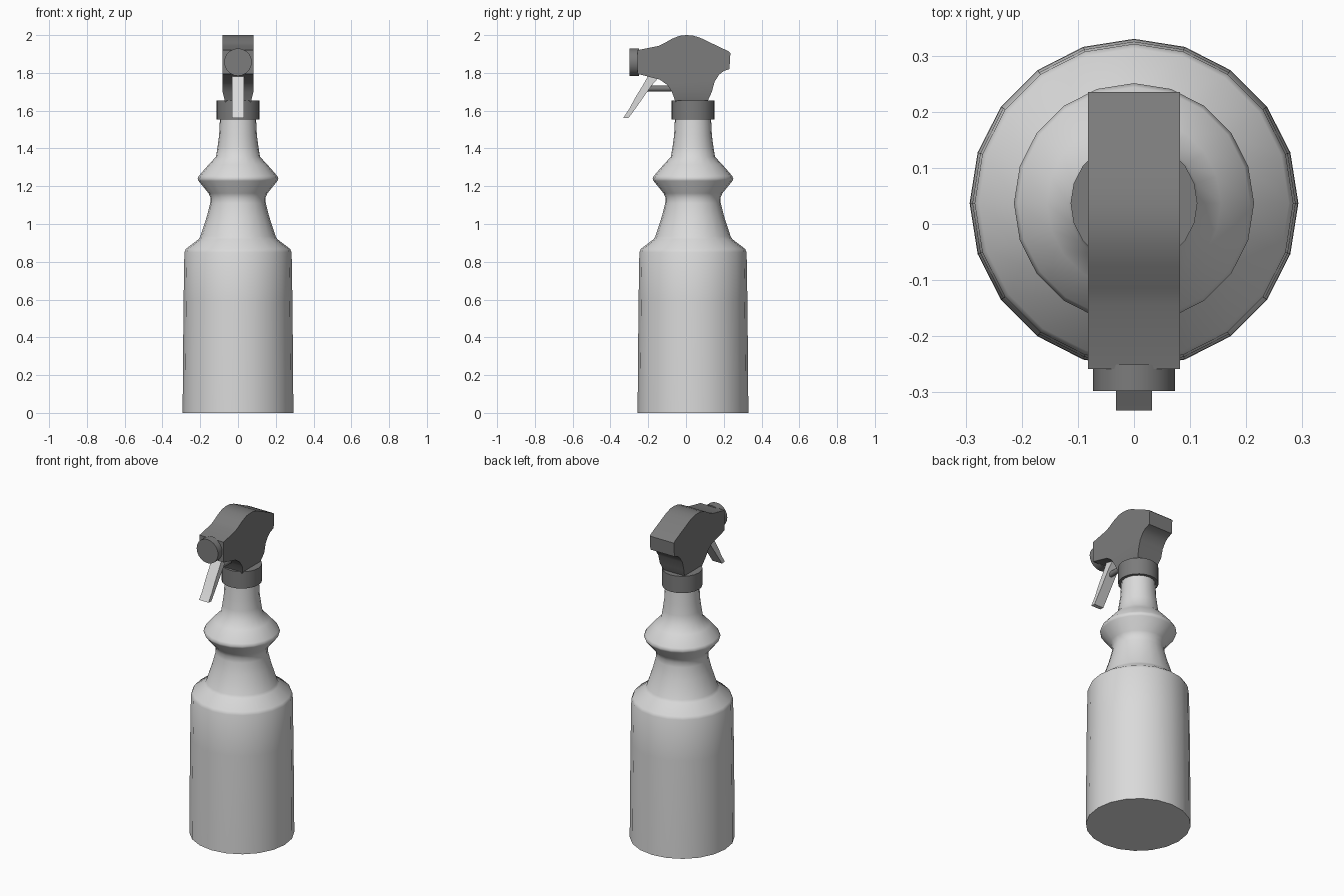
import bpy, bmesh, math
from mathutils import Matrix, Vector

default = bpy.data.objects.get("Cube")
if default:
    bpy.data.objects.remove(default, do_unlink=True)

AXIS_Y = 0.037  # the bottle axis sits slightly behind the origin


def material(name, grey):
    mat = bpy.data.materials.new(name)
    mat.use_nodes = True
    colour = (grey, grey, grey, 1)
    mat.diffuse_color = colour
    mat.node_tree.nodes["Principled BSDF"].inputs["Base Color"].default_value = colour
    return mat


light = material("light grey plastic", 0.7)
dark = material("dark grey plastic", 0.2)


def finish(name, bm, mat, angle):
    bmesh.ops.recalc_face_normals(bm, faces=bm.faces)
    mesh = bpy.data.meshes.new(name)
    bm.to_mesh(mesh)
    bm.free()
    mesh.materials.append(mat)
    obj = bpy.data.objects.new(name, mesh)
    bpy.context.collection.objects.link(obj)
    bpy.ops.object.select_all(action='DESELECT')
    obj.select_set(True)
    bpy.context.view_layer.objects.active = obj
    bpy.ops.object.shade_smooth_by_angle(angle=math.radians(angle))
    return obj


def lathe(profile, sides):
    """Turn (radius, height) points about z and cap both ends."""
    bm = bmesh.new()
    rings = []
    for r, z in profile:
        rings.append([bm.verts.new((r * math.cos(math.tau * i / sides),
                                    r * math.sin(math.tau * i / sides), z))
                      for i in range(sides)])
    for low, high in zip(rings, rings[1:]):
        for i in range(sides):
            j = (i + 1) % sides
            bm.faces.new((low[i], low[j], high[j], high[i]))
    bm.faces.new(rings[0])
    bm.faces.new(rings[-1])
    return bm


def side_extrude(outline, half):
    """Extrude a (y, z) outline across x."""
    bm = bmesh.new()
    face = bm.faces.new([bm.verts.new((-half, y, z)) for y, z in outline])
    new = bmesh.ops.extrude_face_region(bm, geom=[face])["geom"]
    bmesh.ops.translate(bm, vec=(2 * half, 0, 0),
                        verts=[v for v in new if isinstance(v, bmesh.types.BMVert)])
    return bm


# Bottle body with shoulder, waist, grip flange and neck
bottle = lathe([(0.293, 0), (0.292, 0.2), (0.288, 0.6), (0.284, 0.85),
                (0.276, 0.868), (0.208, 0.92), (0.199, 0.935), (0.165, 1.04),
                (0.147, 1.11), (0.146, 1.14), (0.156, 1.163), (0.209, 1.228),
                (0.214, 1.24), (0.207, 1.255), (0.155, 1.315), (0.117, 1.355),
                (0.108, 1.41), (0.1, 1.47), (0.095, 1.57)], 20)
finish("bottle", bottle, light, 60).location.y = AXIS_Y

# Screw collar
collar = lathe([(0.113, 1.552), (0.113, 1.655)], 20)
finish("collar", collar, dark, 40).location.y = AXIS_Y

# Sprayer head, narrowing where it enters the collar
head = side_extrude([(-0.258, 1.92), (-0.145, 1.943), (-0.115, 1.957),
                     (-0.075, 1.98), (-0.035, 1.996), (0, 2), (0.035, 1.998),
                     (0.075, 1.986), (0.224, 1.915), (0.235, 1.905),
                     (0.23, 1.82), (0.2, 1.81), (0.175, 1.79), (0.152, 1.755),
                     (0.137, 1.7), (0.112, 1.645), (-0.055, 1.645),
                     (-0.075, 1.7), (-0.1, 1.737), (-0.14, 1.765),
                     (-0.258, 1.795)], 0.082)
bmesh.ops.bisect_plane(head, geom=head.verts[:] + head.edges[:] + head.faces[:],
                       dist=0.002, plane_co=(0, 0, 1.7), plane_no=(0, 0, 1))
for v in head.verts:
    if v.co.z < 1.66:
        v.co.x *= 0.83
finish("sprayer_head", head, dark, 30)


# Parts turned about the y axis
def y_cylinder(name, radius, y_front, y_back, z, sides):
    bm = lathe([(radius, -y_back), (radius, -y_front)], sides)
    bmesh.ops.transform(bm, verts=bm.verts,
                        matrix=Matrix.Translation(Vector((0, 0, z)))
                        @ Matrix.Rotation(math.pi / 2, 4, 'X'))
    finish(name, bm, dark, 40)


y_cylinder("nozzle", 0.073, -0.298, -0.25, 1.857, 20)
y_cylinder("piston_rod", 0.016, -0.205, -0.07, 1.717, 10)

# Curved trigger lever
trigger = side_extrude([(-0.2, 1.785), (-0.228, 1.735), (-0.27, 1.667),
                        (-0.3, 1.61), (-0.332, 1.562), (-0.305, 1.56),
                        (-0.272, 1.605), (-0.24, 1.65), (-0.205, 1.7),
                        (-0.18, 1.735), (-0.145, 1.775)], 0.032)
finish("trigger", trigger, light, 30)
